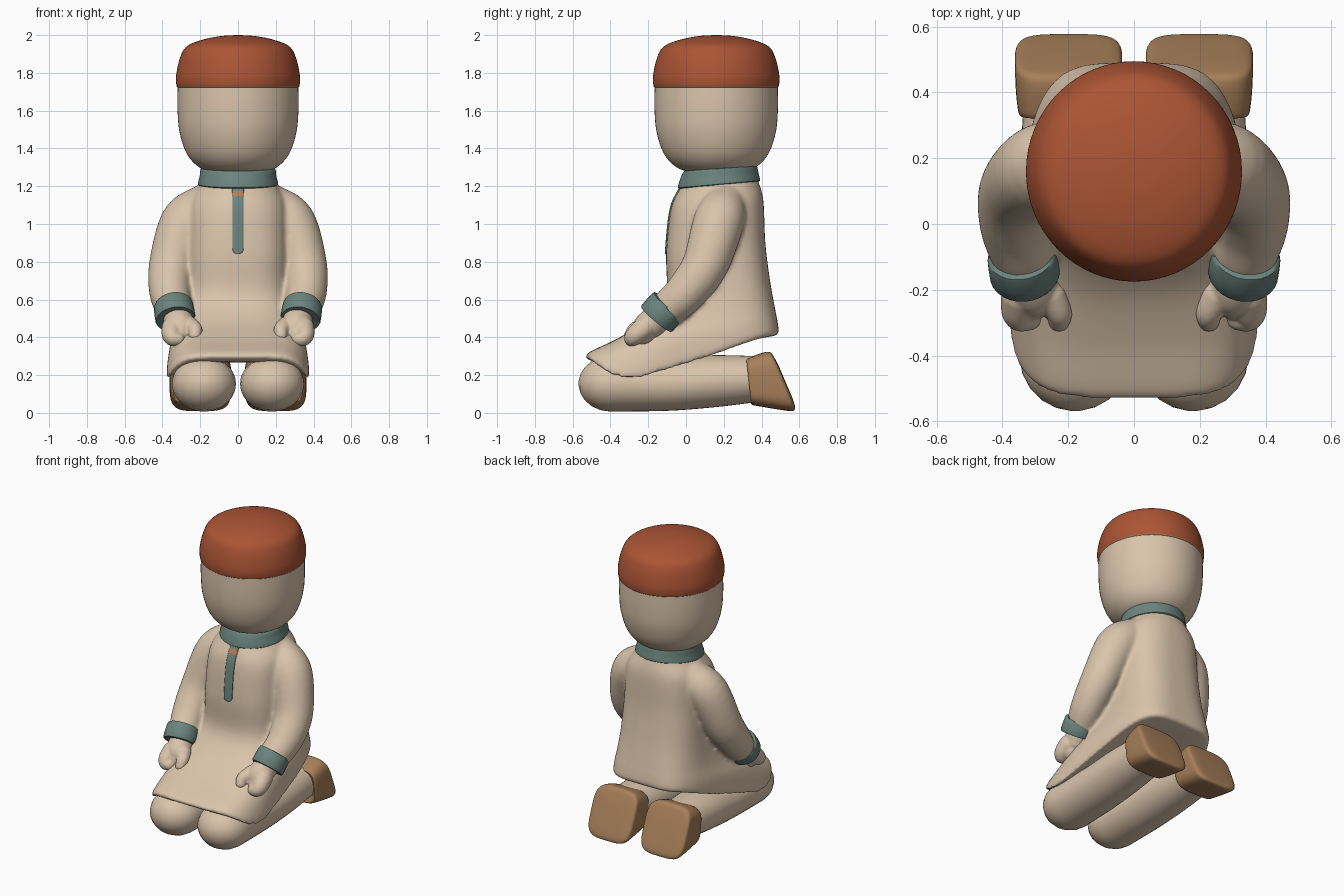
import bpy, bmesh, math
from mathutils import Vector

cube = bpy.data.objects.get("Cube")
if cube:
    bpy.data.objects.remove(cube)


def material(name, rgb):
    m = bpy.data.materials.new(name)
    m.use_nodes = True
    m.diffuse_color = (*rgb, 1)
    bsdf = next(n for n in m.node_tree.nodes if n.type == 'BSDF_PRINCIPLED')
    bsdf.inputs["Base Color"].default_value = (*rgb, 1)
    return m


BEIGE = material("beige", (.70, .555, .41))
RED = material("brick_red", (.41, .09, .035))
TEAL = material("dusty_teal", (.15, .23, .205))
TAN = material("tan_leather", (.39, .215, .10))
ORANGE = material("orange", (.50, .20, .08))


def spline(rows, steps):
    """Catmull-Rom resampling of rows of numbers."""
    pad = [rows[0]] + list(rows) + [rows[-1]]
    out = []
    for i in range(len(rows) - 1):
        quad = pad[i:i + 4]
        for k in range(steps):
            t = k / steps
            out.append([b + .5 * t * (c - a + t * (2 * a - 5 * b + 4 * c - d
                        + t * (3 * (b - c) + d - a))) for a, b, c, d in zip(*quad)])
    return out + [list(rows[-1])]


def loft(bm, rings):
    """Skin closed rings and cap both ends."""
    vs = [[bm.verts.new(p) for p in ring] for ring in rings]
    n = len(vs[0])
    for a, b in zip(vs, vs[1:]):
        for i in range(n):
            j = (i + 1) % n
            bm.faces.new((a[i], a[j], b[j], b[i]))
    bm.faces.new(vs[0][::-1])
    bm.faces.new(vs[-1])


def finish(bm, name, *mats):
    bmesh.ops.recalc_face_normals(bm, faces=bm.faces)
    me = bpy.data.meshes.new(name)
    bm.to_mesh(me)
    bm.free()
    for m in mats:
        me.materials.append(m)
    for p in me.polygons:
        p.use_smooth = True
    me.set_sharp_from_angle(angle=math.radians(50))
    ob = bpy.data.objects.new(name, me)
    bpy.context.collection.objects.link(ob)
    return ob


def tube(bm, rows, rounded=True, steps=5, n=28, flat=1):
    """Tube through (x, y, z, radius) rows, optionally with domed ends."""
    rows = spline(rows, steps)
    pts = [Vector(r[:3]) for r in rows]
    rings = []

    def ring(c, t, r):
        u = Vector((1, 0, 0))
        u = (u - t * u.dot(t)).normalized()
        v = t.cross(u) * flat
        rings.append([c + r * (u * math.cos(a) + v * math.sin(a))
                      for a in (2 * math.pi * i / n for i in range(n))])

    dome = [math.radians(a) for a in (85, 70, 54, 36, 18)] if rounded else []
    last = len(pts) - 1
    for i, (p, row) in enumerate(zip(pts, rows)):
        t = (pts[min(i + 1, last)] - pts[max(i - 1, 0)]).normalized()
        r = row[3]
        if i == 0:
            for a in dome:
                ring(p - t * r * math.sin(a), t, r * math.cos(a))
        ring(p, t, r)
        if i == last:
            for a in reversed(dome):
                ring(p + t * r * math.sin(a), t, r * math.cos(a))
    loft(bm, rings)


def oval(a, e):
    """Point on a unit superellipse."""
    return [math.copysign(abs(f(a)) ** e, f(a)) for f in (math.cos, math.sin)]


def garment(bm, rows, steps=6, n=72):
    """Rows: front y, z, back y, z, front and back half width, side sag, roundness."""
    rings = []
    for yf, zf, yb, zb, wf, wb, sag, e in spline(rows, steps):
        ring = []
        for i in range(n):
            u, v = oval(2 * math.pi * i / n, e)
            f = (1 + u) / 2
            ring.append((v * (wb + (wf - wb) * f), yb + (yf - yb) * f,
                         zb + (zf - zb) * f - sag * f * v ** 6))
        rings.append(ring)
    loft(bm, rings)


def lathe(bm, profile, y=.16, n=64):
    loft(bm, [[(r * math.cos(a), y + 1.02 * r * math.sin(a), z)
               for a in (2 * math.pi * i / n for i in range(n))]
              for r, z in spline(profile, 6)])


def fuse(ob, voxel, rounds):
    """Melt overlapping solids into one soft surface."""
    mod = ob.modifiers.new("fuse", 'REMESH')
    mod.mode = 'VOXEL'
    mod.voxel_size = voxel
    mod.use_smooth_shade = True
    mod = ob.modifiers.new("soften", 'SMOOTH')
    mod.iterations = rounds


# Head
bm = bmesh.new()
lathe(bm, [(.01, 1.265), (.12, 1.272), (.205, 1.3), (.27, 1.37), (.308, 1.48),
           (.32, 1.6), (.319, 1.75)])
finish(bm, "head", BEIGE)

# Cap with a thin tan lower edge
bm = bmesh.new()
lathe(bm, [(.317, 1.722), (.326, 1.735), (.327, 1.79), (.307, 1.88), (.272, 1.94),
           (.19, 1.975), (.09, 1.995), (.005, 2.0)])
for f in bm.faces:
    f.material_index = int(f.calc_center_median().z < 1.732)
finish(bm, "cap", RED, TAN)

# Robe with sleeves
bm = bmesh.new()
garment(bm, [(.0, 1.24, .36, 1.28, .17, .17, 0, 1),
             (-.03, 1.19, .385, 1.22, .21, .21, 0, .95),
             (-.08, 1.08, .41, 1.12, .26, .26, 0, .8),
             (-.105, .85, .42, .9, .27, .27, 0, .72),
             (-.108, .63, .445, .7, .28, .28, 0, .7),
             (-.2, .5, .47, .56, .32, .29, .02, .62),
             (-.36, .395, .485, .48, .385, .3, .07, .55),
             (-.525, .312, .49, .42, .412, .3, .21, .5),
             (-.48, .27, .45, .405, .37, .27, .14, .52),
             (-.3, .27, .3, .38, .2, .15, .02, .7)])
for s in (-1, 1):
    tube(bm, [(s * .19, .2, 1.085, .12), (s * .28, .17, 1.0, .135),
              (s * .35, .1, .78, .122), (s * .36, .0, .64, .11),
              (s * .34, -.085, .56, .099)])
robe = finish(bm, "robe", BEIGE)
fuse(robe, .012, 9)

# Collar
bm = bmesh.new()
garment(bm, [(-.02, 1.188, .375, 1.225, .195, .195, 0, 1),
             (-.043, 1.192, .392, 1.23, .213, .213, 0, 1),
             (-.03, 1.24, .385, 1.265, .203, .203, 0, 1),
             (-.012, 1.278, .375, 1.308, .197, .197, 0, 1),
             (.0, 1.278, .36, 1.303, .18, .18, 0, 1)], steps=3)
finish(bm, "collar", TEAL)

# Front placket with a small orange tab, hugging the chest
top, bottom, half = 1.21, .84, .03
bm = bmesh.new()
bmesh.ops.create_grid(bm, x_segments=6, y_segments=72, size=.5)
for v in bm.verts:
    z = bottom + .001 + (v.co.y + .5) * (top - bottom)
    d = max(0, (bottom + half - z) / half)
    v.co = (v.co.x * 2 * half * math.sqrt(max(0, 1 - d * d)), -.4, z)
for f in bm.faces:
    f.material_index = int(1.145 < f.calc_center_median().z < 1.172)
placket = finish(bm, "placket", TEAL, ORANGE)
wrap = placket.modifiers.new("hug", 'SHRINKWRAP')
wrap.target = robe
wrap.wrap_method = 'PROJECT'
wrap.use_project_y = True
wrap.wrap_mode = 'ABOVE_SURFACE'
wrap.offset = .003
thick = placket.modifiers.new("thickness", 'SOLIDIFY')
thick.thickness = .008
thick.offset = 0

for s, side in ((1, "left"), (-1, "right")):
    # Cuff
    bm = bmesh.new()
    tube(bm, [(s * .342, -.098, .566, .098), (s * .341, -.103, .561, .105),
              (s * .332, -.152, .502, .107), (s * .331, -.157, .496, .098)],
         rounded=False, steps=2)
    finish(bm, side + "_cuff", TEAL)

    # Hand: palm, curled fingers and thumb
    bm = bmesh.new()
    tube(bm, [(s * .325, -.14, .51, .075), (s * .305, -.2, .455, .08),
              (s * .31, -.225, .42, .068)])
    tube(bm, [(s * .345, -.22, .45, .06), (s * .352, -.265, .415, .052),
              (s * .342, -.285, .395, .044), (s * .318, -.288, .39, .036)])
    tube(bm, [(s * .255, -.22, .46, .05), (s * .228, -.27, .44, .04),
              (s * .228, -.295, .41, .033)])
    fuse(finish(bm, side + "_hand", BEIGE), .007, 4)

    # Folded lower leg
    bm = bmesh.new()
    tube(bm, [(s * .18, -.4, .154, .169), (s * .185, -.1, .152, .162),
              (s * .19, .15, .168, .158), (s * .195, .35, .178, .142)],
         n=40, flat=.87)
    finish(bm, side + "_leg", BEIGE)

    # Shoe with a domed sole facing back; rows: bottom y, z, top y, z, half width
    bm = bmesh.new()
    rings = []
    for yb, zb, yt, zt, w in spline([(.37, .09, .35, .25, .10),
                                     (.345, .048, .32, .28, .145),
                                     (.4, .033, .36, .302, .158),
                                     (.53, .012, .42, .322, .163),
                                     (.57, .012, .45, .318, .160),
                                     (.577, .035, .472, .285, .138),
                                     (.563, .08, .497, .235, .09)], 4):
        ring = []
        for i in range(48):
            u, v = oval(2 * math.pi * i / 48, .5)
            f = (1 + v) / 2
            ring.append((s * .199 + w * u, yb + (yt - yb) * f, zb + (zt - zb) * f))
        rings.append(ring)
    loft(bm, rings)
    finish(bm, side + "_shoe", TAN)
